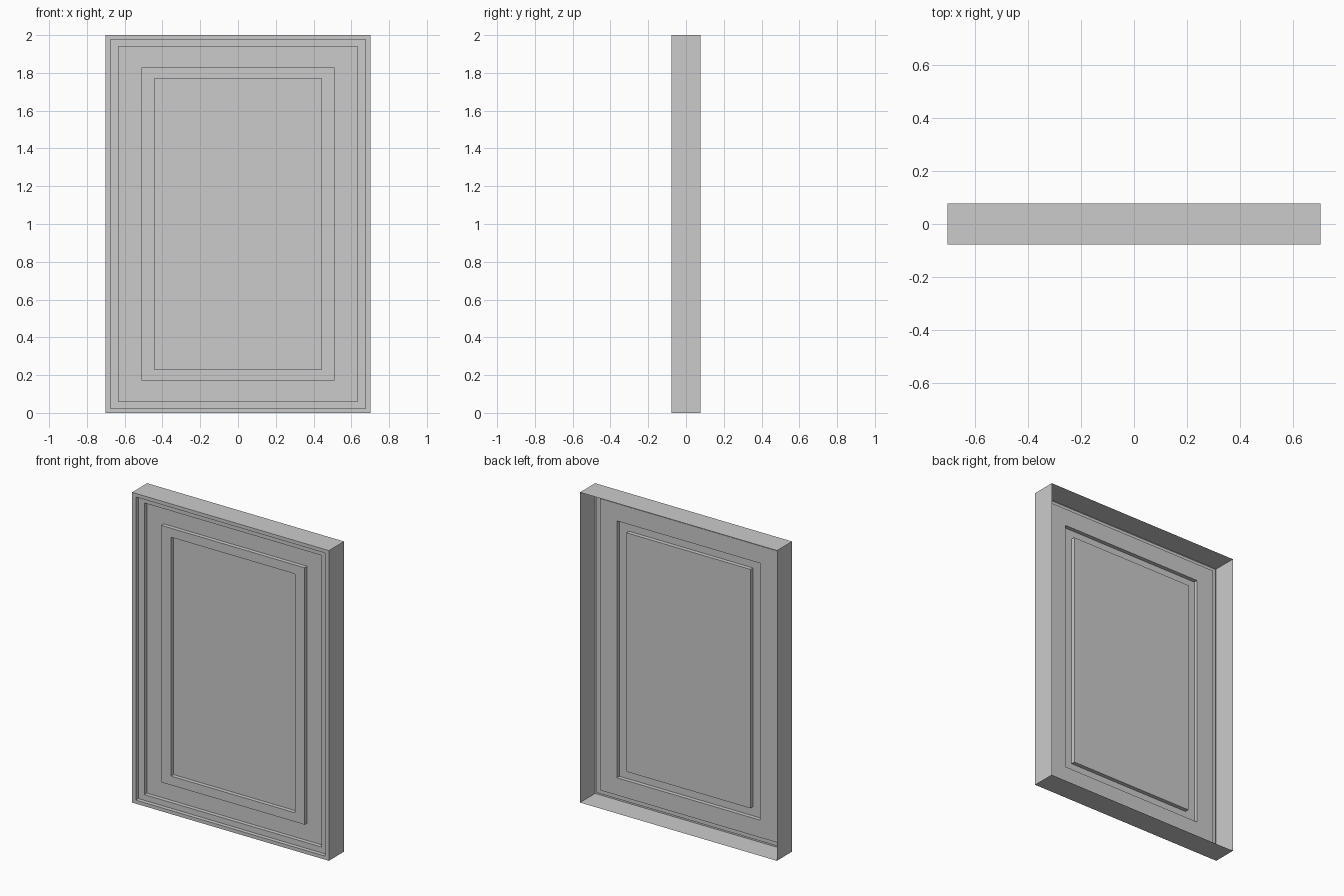
import bpy, bmesh

if "Cube" in bpy.data.objects:
    bpy.data.objects.remove(bpy.data.objects["Cube"])

HALF_W, HEIGHT, HALF_D = 0.702, 2.0, 0.077
STEP = 0.026                      # depth of each moulding step
FRONT, MID, DEEP = -HALF_D, -HALF_D + STEP, -HALF_D + 2 * STEP

# Panel profile from the open back edge to the centre: (inset x, inset z, y)
PROFILE = [
    (0, 0, HALF_D), (0, 0, FRONT),               # outer side walls
    (0.027, 0.023, FRONT), (0.027, 0.023, MID),  # first recess
    (0.070, 0.060, MID), (0.070, 0.060, DEEP),   # second recess
    (0.191, 0.172, DEEP), (0.191, 0.172, MID),   # raised moulding, outer edge
    (0.260, 0.230, MID), (0.260, 0.230, DEEP),   # raised moulding, inner edge
]


def ring(bm, ix, iz, y):
    x, z0, z1 = HALF_W - ix, iz, HEIGHT - iz
    return [bm.verts.new(c) for c in ((-x, y, z0), (x, y, z0), (x, y, z1), (-x, y, z1))]


# Single-skin panel: rectangular rings bridged in order, hollow at the back
bm = bmesh.new()
rings = [ring(bm, *p) for p in PROFILE]
for a, b in zip(rings, rings[1:]):
    for i in range(4):
        j = (i + 1) % 4
        bm.faces.new((a[i], a[j], b[j], b[i]))
bm.faces.new(rings[-1])           # centre field

mesh = bpy.data.meshes.new("door_panel")
bm.to_mesh(mesh)
bm.free()
panel = bpy.data.objects.new("door_panel", mesh)
bpy.context.collection.objects.link(panel)
